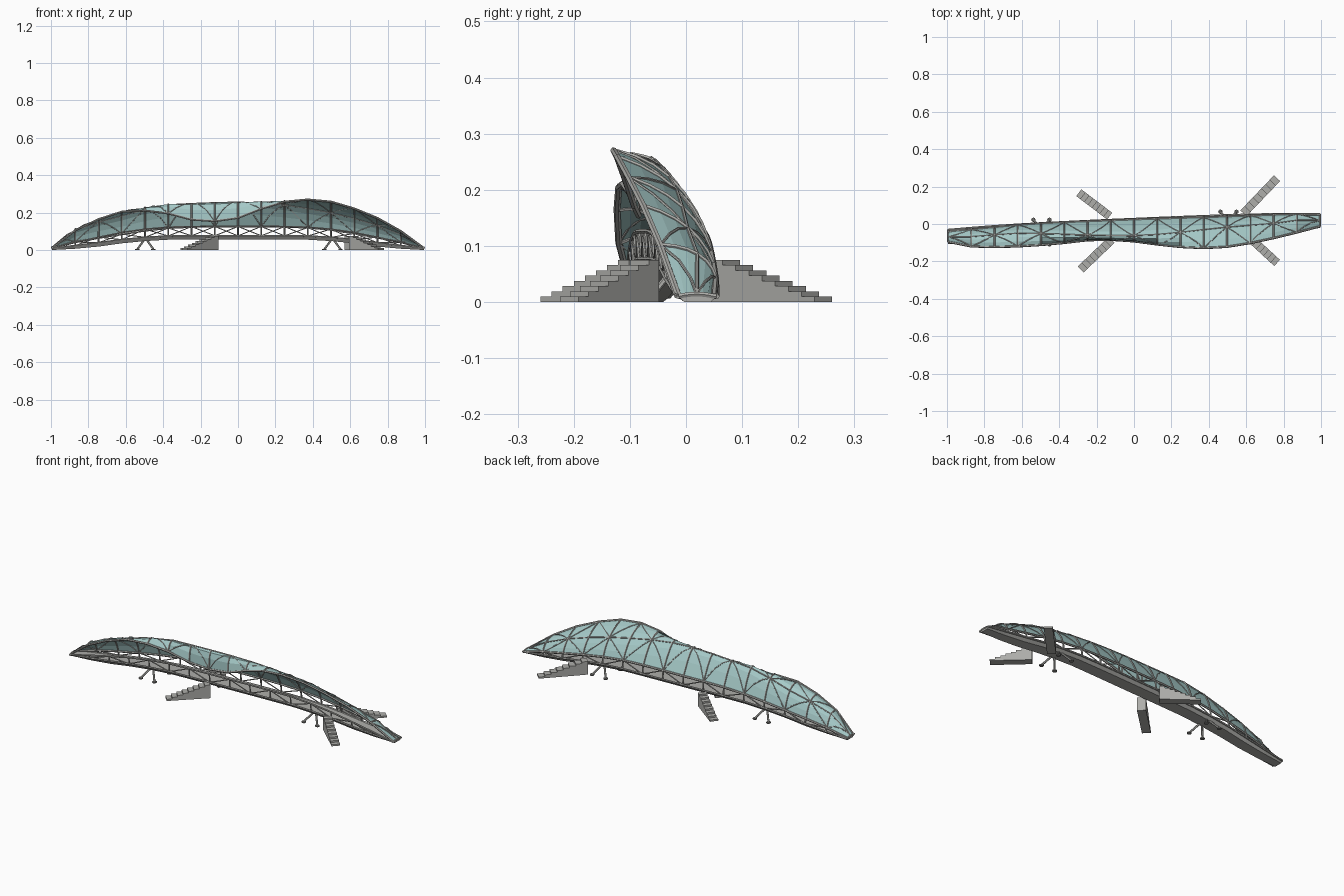
import bpy, bmesh, math
from mathutils import Vector

if "Cube" in bpy.data.objects:
    bpy.data.objects.remove(bpy.data.objects["Cube"])

def material(name, rgb):
    m = bpy.data.materials.new(name)
    m.diffuse_color = (*rgb, 1)
    m.use_nodes = True
    m.node_tree.nodes["Principled BSDF"].inputs["Base Color"].default_value = m.diffuse_color
    return m

GLASS = material("teal_glass", (0.38, 0.59, 0.58))
STEEL = material("steel", (0.42, 0.42, 0.40))
DARK = material("dark_steel", (0.22, 0.22, 0.21))

def mesh_object(name, verts, faces, mat=None):
    bm = bmesh.new()
    vs = [bm.verts.new(v) for v in verts]
    for f in faces:
        bm.faces.new([vs[i] for i in f])
    bmesh.ops.recalc_face_normals(bm, faces=bm.faces[:])
    me = bpy.data.meshes.new(name)
    bm.to_mesh(me)
    bm.free()
    ob = bpy.data.objects.new(name, me)
    bpy.context.collection.objects.link(ob)
    if mat:
        me.materials.append(mat)
    return ob

def tubes(name, paths, radius, mat, res=1):
    cu = bpy.data.curves.new(name, 'CURVE')
    cu.dimensions = '3D'
    cu.bevel_depth, cu.bevel_resolution, cu.use_fill_caps = radius, res, True
    for path in paths:
        sp = cu.splines.new('POLY')
        sp.points.add(len(path) - 1)
        for p, co in zip(sp.points, path):
            p.co = (*co, 1)
    ob = bpy.data.objects.new(name, cu)
    bpy.context.collection.objects.link(ob)
    cu.materials.append(mat)
    bpy.ops.object.select_all(action='DESELECT')
    ob.select_set(True)
    bpy.context.view_layer.objects.active = ob
    bpy.ops.object.convert(target='MESH')
    bpy.ops.object.shade_smooth_by_angle(angle=math.radians(50))
    return ob

def interp(keys, x):
    """Catmull-Rom style lookup in rows whose first entry is x."""
    x = min(max(x, keys[0][0]), keys[-1][0])
    i = max(k for k in range(len(keys) - 1) if keys[k][0] <= x)
    a, b = keys[i], keys[i + 1]
    p, n = keys[max(i - 1, 0)], keys[min(i + 2, len(keys) - 1)]
    h = b[0] - a[0]
    t = (x - a[0]) / h
    out = []
    for c in range(1, len(a)):
        m0 = (b[c] - p[c]) / (b[0] - p[0]) * h
        m1 = (n[c] - a[c]) / (n[0] - a[0]) * h
        out.append((2*t**3 - 3*t*t + 1)*a[c] + (t**3 - 2*t*t + t)*m0
                   + (3*t*t - 2*t**3)*b[c] + (t**3 - t*t)*m1)
    return out

# canopy sections: x, back edge y z, middle y z, front edge y z
SECTION = [
    (-.994, -.040, .010, -.068, .016, -.095, .010),
    (-.87, -.030, .042, -.068, .106, -.120, .105),
    (-.62, -.006, .085, -.050, .182, -.120, .205),
    (-.40, .008, .115, -.054, .238, -.104, .200),
    (-.20, .016, .125, -.060, .250, -.084, .155),
    (.00, .024, .125, -.062, .256, -.093, .172),
    (.20, .031, .125, -.050, .246, -.119, .248),
    (.40, .036, .118, -.027, .217, -.129, .270),
    (.55, .042, .100, -.012, .187, -.115, .245),
    (.75, .049, .065, .003, .130, -.075, .169),
    (.90, .053, .035, .023, .071, -.038, .082),
    (.994, .050, .010, .019, .014, -.013, .010)]
# deck: x, half width, top z, bottom z
HALF = [(0, .050, .076, .056), (.2, .050, .076, .056), (.4, .049, .074, .054),
        (.6, .047, .058, .038), (.8, .042, .032, .012), (.995, .034, .010, .0)]

def mid_y(x):
    return -.022 + .043 * x

def shell(x, v):
    by, bz, my, mz, fy, fz = interp(SECTION, x)
    a, b, c = (1 - v) * (1 - 2*v), 4*v*(1 - v), v*(2*v - 1)
    return Vector((x, a*by + b*my + c*fy, a*bz + b*mz + c*fz))

def deck_edge(x, side):
    w, top, _ = interp(HALF, abs(x))
    return Vector((x, mid_y(x) + side * w, top))

N, R = 16, 6
xs = [-.994 + 1.988 * i / N for i in range(N + 1)]

# glass canopy
verts = [shell(x, j / R) for x in xs for j in range(R + 1)]
W = R + 1
mesh_object("glass_canopy", verts,
            [(i*W + j, (i+1)*W + j, (i+1)*W + j + 1, i*W + j + 1)
             for i in range(N) for j in range(R)], GLASS)

# canopy frame: ribs, edge tubes, lengthwise stringers, diagonals
ribs = [[deck_edge(x, 1)] + [shell(x, j / R) for j in range(R + 1)] for x in xs]
tubes("canopy_ribs", ribs, .0048, STEEL)
tubes("canopy_edge_tubes", [[shell(x, v) for x in xs] for v in (0, 1)], .006, STEEL)
tubes("canopy_stringer", [[shell(x, .5) for x in xs]], .0036, STEEL)
diagonals, braces = [], []
for i in range(N):
    a, b = (xs[i], xs[i+1]) if i % 2 else (xs[i+1], xs[i])
    diagonals.append([shell(a + (b - a) * k / 3, k / 6) for k in range(4)])
    diagonals.append([shell(b + (a - b) * k / 3, .5 + k / 6) for k in range(4)])
    braces.append([deck_edge(b, 1), shell(a, 0)])
tubes("canopy_diagonals", diagonals, .0028, STEEL)
tubes("deck_to_canopy_braces", braces, .003, STEEL)

# front truss railing, tapering into the deck at both ends
def rail_top(x):
    return deck_edge(x, -1) + Vector((0, -.004, .05 * (1 - abs(x) ** 3)))

tubes("front_rail", [[rail_top(x) for x in xs]], .0045, STEEL)
tubes("front_rail_posts", [[deck_edge(x, -1), rail_top(x)] for x in xs[1:-1]], .004, STEEL)
tubes("front_rail_braces", [[deck_edge(xs[i + (i + 1) % 2], -1), rail_top(xs[i + i % 2])]
                            for i in range(1, N - 1)], .003, STEEL)

# deck: lofted trapezoid
verts, faces = [], []
for x in xs:
    w, top, bot = interp(HALF, abs(x))
    for s, z in ((-w, top), (w, top), (w * .7, bot), (-w * .7, bot)):
        verts.append((x, mid_y(x) + s, z))
for i in range(N):
    for k in range(4):
        l = (k + 1) % 4
        faces.append((i*4 + k, i*4 + l, i*4 + 4 + l, i*4 + 4 + k))
faces += [(0, 1, 2, 3), tuple(N*4 + k for k in range(4))]
mesh_object("deck", verts, faces, STEEL)
tubes("deck_edge_beams", [[deck_edge(x, s) for x in xs] for s in (-1, 1)], .005, STEEL)

# stairs: solid stepped prisms running from the deck to the ground
def stair(name, start, end, width=.045, steps=8, height=.075):
    a, b = Vector((*start, 0)), Vector((*end, 0))
    run = b - a
    side = Vector((-run.y, run.x, 0)).normalized() * width / 2
    prof = [(0, 0)]
    for k in range(steps):
        z = height * (steps - k) / steps
        prof += [(k / steps, z), ((k + 1) / steps, z)]
    prof.append((1, 0))
    n = len(prof)
    vs = [a + run * t + side * s + Vector((0, 0, z)) for s in (-1, 1) for t, z in prof]
    fs = [tuple(range(n)), tuple(range(n, 2 * n))]
    fs += [(k, (k + 1) % n, n + (k + 1) % n, n + k) for k in range(n)]
    mesh_object(name, vs, fs, STEEL)

stair("stair_back_left", (-.13, .042), (-.295, .167))
stair("stair_front_left", (-.12, -.085), (-.285, -.243))
stair("stair_back_right", (.585, .057), (.765, .245))
stair("stair_front_right", (.61, -.065), (.765, -.208))

# splayed support legs with foot pads
for label, cx in (("left", -.495), ("right", .505)):
    legs, pads = [], []
    for sx in (-1, 1):
        for sy in (-1, 1):
            foot = Vector((cx + sx * .043, mid_y(cx) + sy * .066, .004))
            legs.append([Vector((cx + sx * .006, mid_y(cx) + sy * .025, .055)), foot])
            pads.append([Vector((foot.x, foot.y, 0)), foot + Vector((0, 0, .002))])
    tubes("support_legs_" + label, legs, .0055, STEEL)
    tubes("foot_pads_" + label, pads, .012, DARK, 2)
